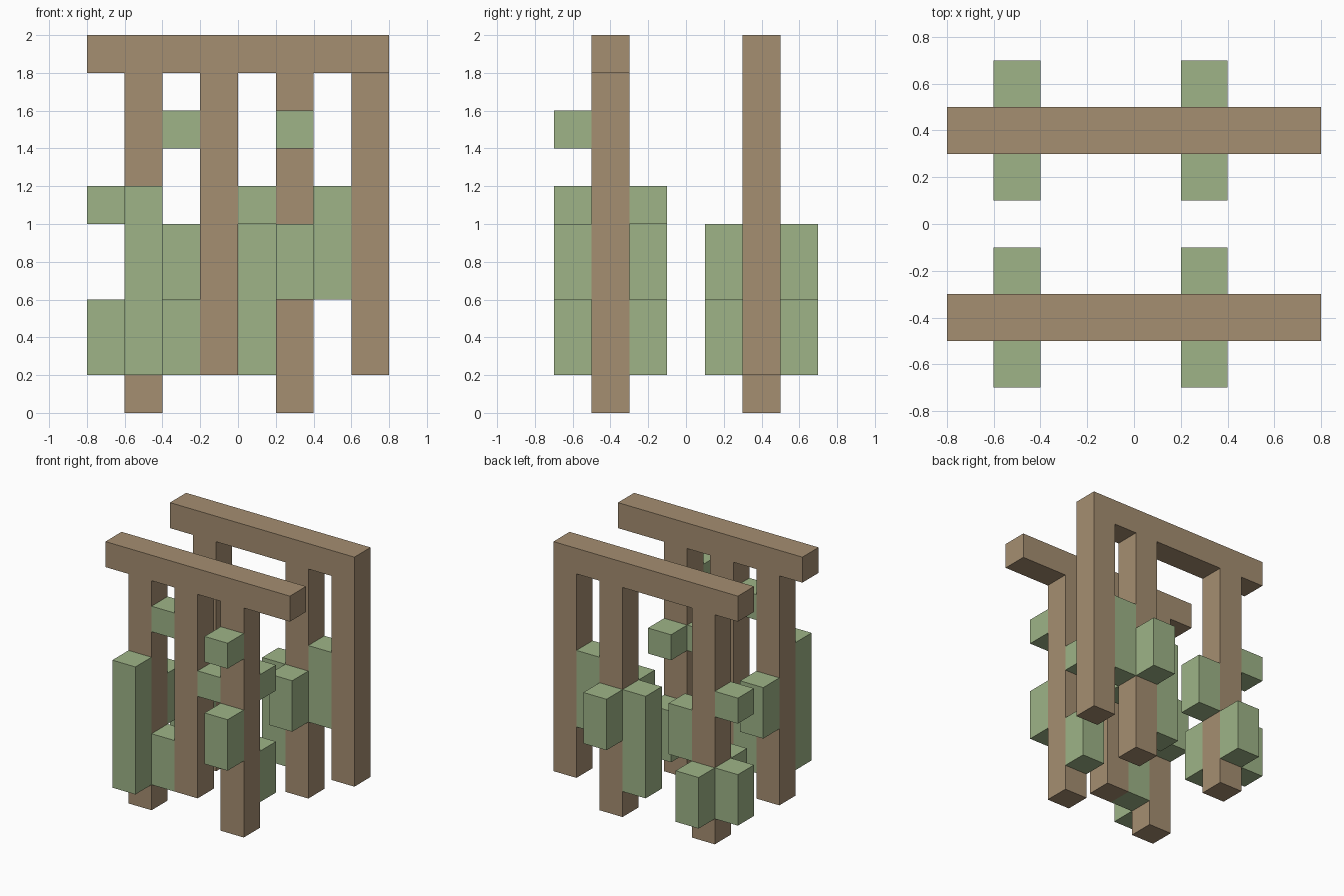
import bpy

if "Cube" in bpy.data.objects:
    bpy.data.objects.remove(bpy.data.objects["Cube"])

S = 0.2  # width of every post, beam and moss block


def material(name, rgb):
    m = bpy.data.materials.new(name)
    m.diffuse_color = (*rgb, 1)
    m.use_nodes = True
    m.node_tree.nodes["Principled BSDF"].inputs["Base Color"].default_value = m.diffuse_color
    return m


wood = material("brown_wood", (0.376, 0.271, 0.165))
moss = material("moss_green", (0.342, 0.456, 0.242))


def box(name, x, y, z0, z1, mat, width=S):
    """Upright block centred on x, y, spanning z0 to z1."""
    bpy.ops.mesh.primitive_cube_add(size=1, location=(x, y, (z0 + z1) / 2))
    o = bpy.context.object
    o.name = name
    o.scale = (width, S, z1 - z0)
    bpy.ops.object.transform_apply(location=False, rotation=False, scale=True)
    o.data.materials.append(mat)


FRONT, BACK = -0.4, 0.4
LEFT, RIGHT = -0.5, 0.3

# Two long top beams
for label, y in (("front", FRONT), ("back", BACK)):
    box(label + "_beam", 0, y, 1.8, 2.0, wood, 1.6)
    # Long posts that reach the ground
    box(label + "_left_post", LEFT, y, 0, 1.8, wood)
    box(label + "_right_post", RIGHT, y, 0, 1.8, wood)

# Shorter posts
box("front_middle_post", -0.1, FRONT, 0.2, 1.8, wood)
box("back_end_post", 0.7, BACK, 0.2, 1.8, wood)

# Moss blocks on the sides of the long posts: side -> height spans
SIDES = {"left": (-S, 0), "right": (S, 0), "front": (0, -S), "back": (0, S)}
clumps = {
    ("front_left", LEFT, FRONT): {
        "front": [(0.2, 1.2)], "back": [(0.6, 1.0)],
        "right": [(1.4, 1.6), (0.2, 0.6)]},
    ("front_right", RIGHT, FRONT): {
        "front": [(1.4, 1.6), (0.6, 1.0)], "left": [(1.0, 1.2)],
        "back": [(1.0, 1.2), (0.2, 0.6)]},
    ("back_left", LEFT, BACK): {
        "left": [(1.0, 1.2), (0.2, 0.6)], "right": [(0.6, 1.0)],
        "front": [(0.2, 0.6)], "back": [(0.2, 0.6)]},
    ("back_right", RIGHT, BACK): {
        "left": [(0.2, 1.0)], "right": [(0.6, 1.2)],
        "front": [(0.6, 1.0)], "back": [(0.6, 1.0)]},
}
for (label, x, y), sides in clumps.items():
    for side, spans in sides.items():
        dx, dy = SIDES[side]
        for z0, z1 in spans:
            box(f"{label}_moss_{side}", x + dx, y + dy, z0, z1, moss)
